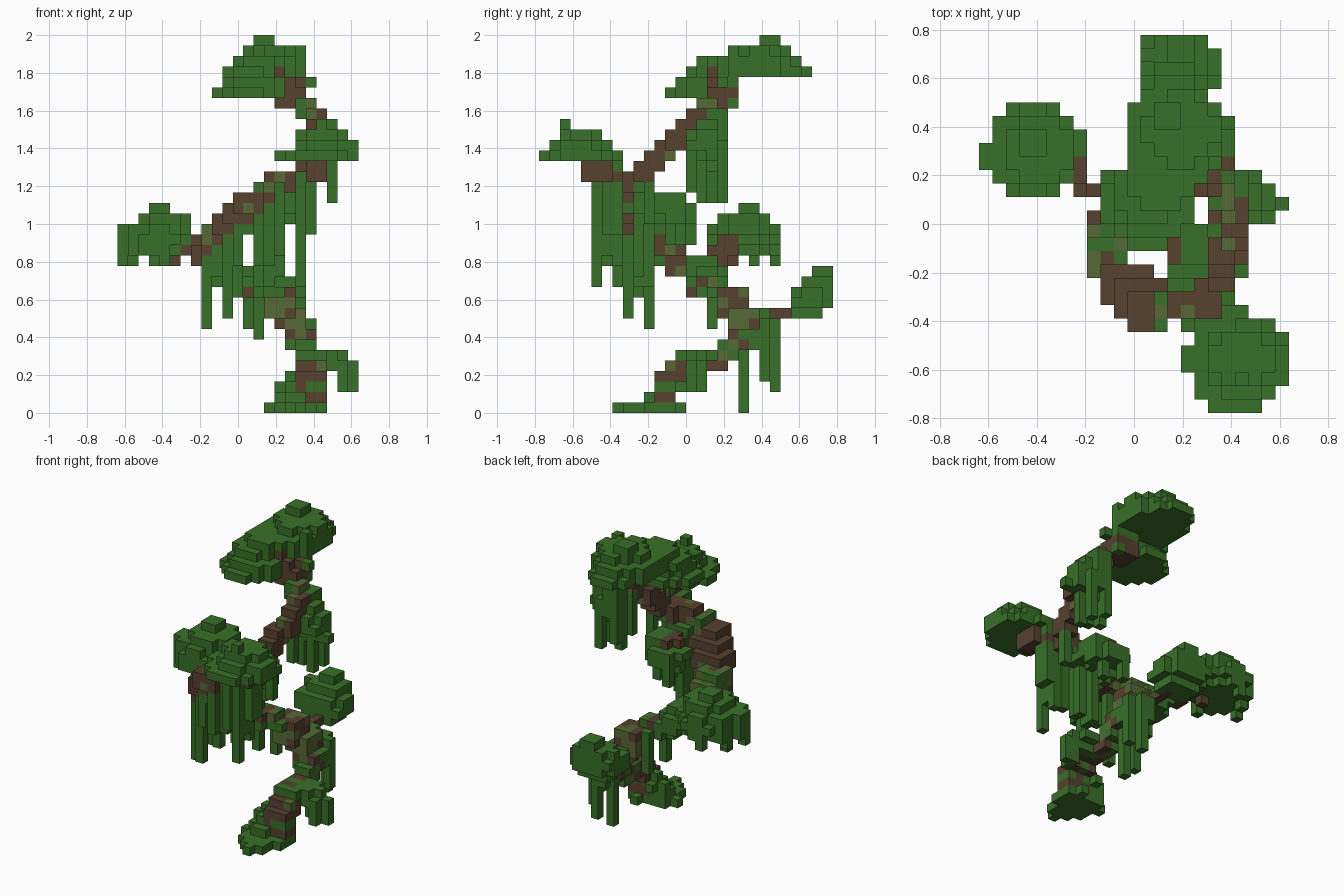
import bpy
import bmesh
import math
import random
from mathutils import Vector

random.seed(5)
S = 1 / 18          # edge length of one block
cells = {}          # (i, j, k) -> (part name, material index)
LEAF, BARK, MOSS = 0, 1, 2


def material(name, rgb):
    m = bpy.data.materials.new(name)
    m.diffuse_color = (*rgb, 1)
    return m


MATS = [material("leaf_green", (0.040, 0.161, 0.021)),
        material("bark_brown", (0.095, 0.052, 0.028)),
        material("mossy_bark", (0.092, 0.138, 0.036))]


def put(part, c, mat):
    cells.setdefault(c, (part, mat))


def limb(part, points, size=2, bark=0.62, moss=0.22):
    """Blocky limb: stamp small cubes along a polyline, partly moss covered."""
    for a, b in zip(points, points[1:]):
        a, b = Vector(a), Vector(b)
        n = max(1, math.ceil((b - a).length))
        for t in range(n + 1):
            p = a.lerp(b, t / n)
            li, lj = (math.floor(v - size / 2 + 1) for v in p[:2])
            high = min(size, 2)
            for di in range(size):
                for dj in range(size):
                    for dk in range(high):
                        r = random.random()
                        mat = BARK if r < bark else MOSS if r < bark + moss else LEAF
                        put(part, (li + di, lj + dj, math.floor(p.z) - high + 1 + dk), mat)


def clump(part, layers, power=2.0):
    """Stacked rounded layers: level, centre x, centre y, radius x, radius y."""
    for k, ci, cj, ri, rj in layers:
        for i in range(math.ceil(ci - ri), math.floor(ci + ri) + 1):
            for j in range(math.ceil(cj - rj), math.floor(cj + rj) + 1):
                if (abs(i - ci) / ri) ** power + (abs(j - cj) / rj) ** power <= 1:
                    put(part, (i, j, k), LEAF)


def vines(part, columns):
    """Hanging columns: x, y, bottom level, top level."""
    for i, j, k0, k1 in columns:
        for k in range(k0, k1 + 1):
            put(part, (i, j, k), LEAF)


# Spiral trunk, from the foot up to the crown
for i in (17, 18):
    limb("foot_trunk", [(i, 11, 2), (i, 12.3, 4)], 2, 0.8, 0.12)
limb("lower_trunk", [(18, 13, 5), (17.5, 15, 5), (17.5, 17.5, 6)], 2, 0.4, 0.15)
limb("lower_trunk", [(17, 18.2, 7), (16.5, 18.4, 8)], 2, 0.7, 0.2)
limb("lower_trunk", [(16, 18.8, 9), (15, 18, 11)], 3, 0.55, 0.38)
limb("lower_trunk", [(13.5, 16.5, 12), (12, 15.5, 12), (10.5, 14.6, 13)], 2, 0.3, 0.1)
limb("middle_trunk", [(8, 13, 14), (8, 12, 15)], 2, 0.95, 0.05)
limb("middle_trunk", [(9, 11.8, 16), (9.3, 10.8, 17)], 3, 0.45, 0.45)
limb("middle_trunk", [(10, 9.2, 18), (11, 8.4, 19), (12, 7.4, 20)], 3, 0.85, 0.1)
limb("middle_trunk", [(13, 7, 21), (14, 7, 22)], 2, 0.5, 0.35)
limb("middle_trunk", [(14.6, 7.1, 22), (16, 7.8, 22), (17, 9, 23), (17.6, 10.4, 24)], 2, 0.8, 0.12)
limb("upper_trunk", [(17.8, 11.2, 25), (18, 12.2, 26)], 2, 0.7, 0.2)
limb("upper_trunk", [(18.2, 13.5, 27), (18.5, 14, 28)], 2, 0.5, 0.4)
limb("upper_trunk", [(17.4, 15, 29), (17, 15.5, 29)], 2, 0.4, 0.25)
limb("upper_trunk", [(16, 17, 30), (16, 17, 30)], 3, 0.92, 0.04)
limb("upper_trunk", [(16, 16, 31), (15, 16, 32), (17, 17, 31)], 1, 0.9, 0)

# Side branches
limb("left_branch", [(9, 15, 14), (8, 16, 14)], 1, 0.4)
limb("left_branch", [(7, 16, 14), (7, 17, 15), (7, 18, 16), (6, 18, 16)], 1, 1.0)
limb("left_branch", [(7, 16, 15), (7, 17, 16), (5, 18, 14.9)], 1, 1.0)
limb("front_branch", [(17, 7, 22), (18, 6, 22), (18, 5, 23), (18, 4, 23)], 1, 1.0)
limb("front_branch", [(18, 4, 23.4), (18, 5, 23.4)], 2, 1.0, 0)
limb("back_branch", [(15.5, 20, 9), (15, 24, 9)], 1, 1.0)
limb("inner_branch", [(14, 8, 19), (14, 11, 20)], 1, 0.3)
limb("inner_branch", [(14, 12, 20), (14, 13, 20), (13, 12, 20)], 1, 1.0)

# Crown: a low front pad and a tall back pad
clump("lower_crown", [(30, 12, 15, 3.2, 3.3), (31, 12.5, 15.3, 2.8, 2.7),
                      (32, 12.4, 16, 2.6, 2.3), (33, 13, 17, 2.2, 2.2)], 2.3)
clump("upper_crown", [(32, 14, 20.4, 3.2, 5.3), (33, 14, 20, 3.4, 4.6),
                      (34, 14.5, 20.5, 2.8, 2.8), (35, 13.5, 21.5, 0.9, 0.9)], 2.2)
vines("upper_crown", [(18, 17, 31, 31), (17, 18, 31, 34), (15, 17, 31, 31), (15, 18, 31, 31),
                      (16, 17, 31, 32), (16, 18, 31, 31)])

# Leaf pad at the end of the front branch
clump("front_pad", [(24, 18.7, 3.3, 3.8, 3.9), (25, 19.3, 3.4, 3.2, 2.8),
                    (26, 19, 3.4, 2.3, 2.0), (27, 19, 2, 0.9, 0.4)])

# Leaf pad at the end of the left branch, with short drips
clump("left_pad", [(15, 3.3, 18.9, 3.2, 3.2), (16, 3.6, 18.9, 3.65, 3.5),
                   (17, 3.3, 19, 3.35, 3.1), (18, 4, 19, 2.3, 2.3),
                   (19, 3.5, 19.3, 0.9, 1.3)])
vines("left_pad", [(0, 18, 14, 17), (0, 19, 15, 17), (3, 22, 14, 16), (1, 20, 14, 15),
                   (4, 16, 14, 15), (2, 22, 16, 16)])

# Leaf clump at the end of the back branch
clump("back_clump", [(9, 14.5, 25, 2.3, 1.4), (10, 14.4, 25.4, 3.0, 2.1),
                     (11, 14.4, 25.4, 3.0, 2.1), (12, 14.3, 26, 2.5, 1.4),
                     (13, 14.5, 26.5, 1.2, 0.9)], 2.6)
vines("back_clump", [(12, 27, 11, 11), (17, 24, 10, 10)])

# Leaves around the foot and the lower trunk
clump("foot_leaves", [(0, 16.8, 8.6, 1.7, 1.8), (0, 16.6, 10.8, 2.65, 2.2),
                      (1, 16.3, 11.2, 1.8, 1.6), (2, 16, 12, 1.1, 1.1)])
vines("foot_leaves", [(16, 12, 3, 3), (18, 13, 0, 0), (15, 9, 0, 0), (19, 12, 0, 1)])
clump("low_leaves", [(4, 19, 14.6, 2.6, 1.4), (5, 18.7, 15, 2.6, 1.8)])
vines("low_leaves", [(21, 14, 2, 4), (22, 15, 2, 4), (21, 15, 2, 5), (17, 15, 4, 5)])
clump("mid_leaves", [(12, 10.3, 15.5, 1.8, 1.8), (13, 10.2, 15.4, 2, 2),
                     (14, 10, 15, 1.5, 1.5), (11, 14.5, 17, 1.6, 1.5)])
clump("inner_leaves", [(18, 14.5, 12.7, 1.7, 1.6), (19, 14, 12.8, 2.7, 1.7),
                       (19, 15.3, 11.3, 1.6, 2.2), (20, 14.8, 12, 1.5, 2)])

# Long vines hanging from the front of the spiral
vines("front_vines", [(8, 10, 8, 16), (9, 10, 13, 17), (10, 8, 9, 17), (10, 9, 12, 17),
                      (11, 9, 11, 18), (11, 7, 14, 18), (13, 6, 14, 21), (12, 7, 17, 19),
                      (14, 7, 14, 20), (15, 6, 15, 21), (14, 9, 12, 20),
                      (17, 5, 12, 22), (17, 6, 15, 22), (18, 6, 17, 22), (18, 7, 17, 23),
                      (18, 10, 18, 23), (15, 9, 13, 20), (13, 7, 12, 19),
                      (9, 11, 14, 16), (16, 9, 19, 22), (12, 9, 17, 19), (17, 7, 14, 21)])
vines("inner_vines", [(14, 12, 16, 18), (15, 11, 18, 18), (13, 14, 16, 18),
                      (15, 13, 16, 18), (14, 10, 12, 18), (13, 12, 17, 18)])

# Vines along the right of the upper trunk
vines("right_vines", [(18, 16, 20, 28), (18, 17, 21, 28), (20, 15, 20, 27), (19, 15, 24, 27),
                      (19, 16, 23, 28), (20, 16, 24, 27), (20, 14, 25, 26), (21, 15, 24, 26),
                      (21, 16, 24, 26), (22, 15, 24, 24), (18, 14, 21, 25), (20, 17, 20, 25),
                      (19, 17, 24, 28), (21, 14, 25, 25)])

# Vines below the back bend of the trunk
vines("back_vines", [(17, 19, 0, 5), (18, 20, 6, 7), (17, 20, 6, 8),
                     (18, 21, 3, 8), (17, 21, 5, 8), (17, 22, 2, 8), (16, 22, 6, 8),
                     (16, 21, 7, 9), (12, 16, 8, 11), (13, 18, 7, 11), (14, 19, 9, 11)])


# Turn the blocks into one shell per part, keeping only outside faces
DIRS = [Vector(d) for d in ((1, 0, 0), (-1, 0, 0), (0, 1, 0), (0, -1, 0), (0, 0, 1), (0, 0, -1))]
for part in dict.fromkeys(p for p, _ in cells.values()):
    bm = bmesh.new()
    for c, (owner, mat) in cells.items():
        if owner != part:
            continue
        centre = Vector((c[0] - 11, c[1] - 13.5, c[2] + 0.5))
        for d in DIRS:
            if tuple(int(a + b) for a, b in zip(c, d)) in cells:
                continue
            u = Vector((d.y, d.z, d.x))
            v = d.cross(u)
            quad = [centre + (d + u * a + v * b) / 2
                    for a, b in ((-1, -1), (1, -1), (1, 1), (-1, 1))]
            face = bm.faces.new([bm.verts.new(q * S) for q in quad])
            face.material_index = mat
    bmesh.ops.remove_doubles(bm, verts=bm.verts, dist=1e-4)
    mesh = bpy.data.meshes.new(part)
    bm.to_mesh(mesh)
    bm.free()
    for m in MATS:
        mesh.materials.append(m)
    bpy.context.collection.objects.link(bpy.data.objects.new(part, mesh))
